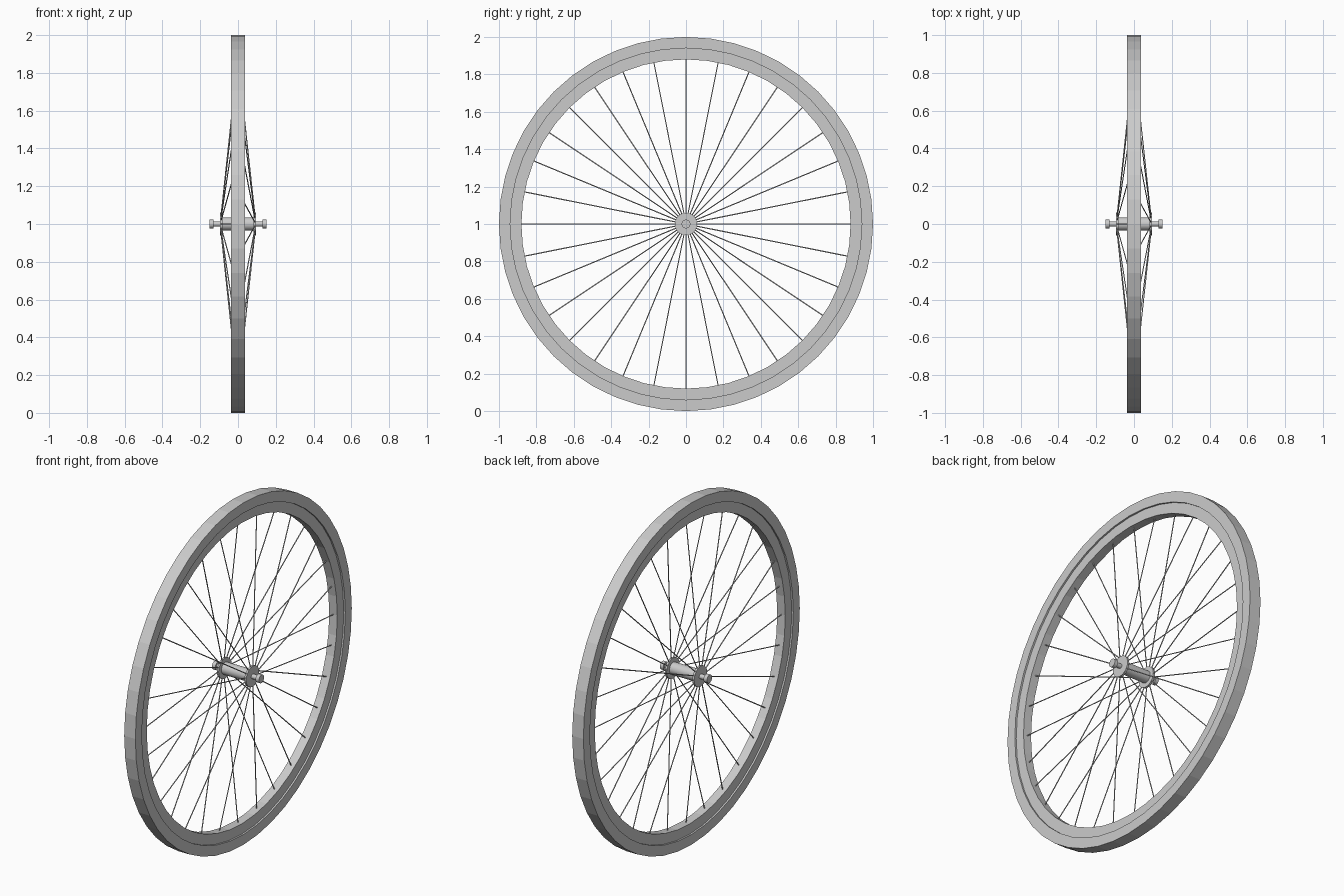
import bpy, bmesh, math
from mathutils import Vector, Matrix

if "Cube" in bpy.data.objects:
    bpy.data.objects.remove(bpy.data.objects["Cube"])

CENTRE = Vector((0, 0, 1))
SPOKES = 32


def finish(name, bm):
    bmesh.ops.recalc_face_normals(bm, faces=bm.faces)
    me = bpy.data.meshes.new(name)
    bm.to_mesh(me)
    bm.free()
    ob = bpy.data.objects.new(name, me)
    bpy.context.collection.objects.link(ob)
    ob.location = CENTRE
    return ob


def ring(name, profile, sides):
    """Turn a closed (x, radius) profile about the x axis."""
    bm = bmesh.new()
    loops = []
    for i in range(sides):
        a = 2 * math.pi * i / sides
        loops.append([bm.verts.new((x, r * math.sin(a), r * math.cos(a))) for x, r in profile])
    n = len(profile)
    for i in range(sides):
        p, q = loops[i], loops[(i + 1) % sides]
        for j in range(n):
            k = (j + 1) % n
            bm.faces.new((p[j], p[k], q[k], q[j]))
    return finish(name, bm)


def add_rod(bm, a, b, radius, sides):
    d = b - a
    m = Matrix.Translation((a + b) / 2) @ d.to_track_quat('Z', 'Y').to_matrix().to_4x4()
    bmesh.ops.create_cone(bm, cap_ends=True, segments=sides, radius1=radius,
                          radius2=radius, depth=d.length, matrix=m)


def rod(name, x0, x1, radius, sides=24, smooth=True):
    bm = bmesh.new()
    add_rod(bm, Vector((x0, 0, 0)), Vector((x1, 0, 0)), radius, sides)
    ob = finish(name, bm)
    if smooth:
        ob.data.shade_smooth()
        ob.data.set_sharp_from_angle(angle=math.radians(30))
    return ob


# Tyre, and the slightly narrower rim inside it
ring("tyre", [(-.036, .94), (-.036, 1), (.036, 1), (.036, .94)], 48)
ring("rim", [(-.026, .88), (-.026, .94), (.026, .94), (.026, .88)], 48)

# Hub barrel and axle
rod("hub_barrel", -.09, .09, .035)
rod("axle", -.15, .15, .014, 16)

# Flanges and axle nuts on both sides
for side, s in (("left", -1), ("right", 1)):
    rod(side + "_hub_flange", s * .083, s * .095, .06)
    rod(side + "_axle_nut", s * .13, s * .152, .024, 16)

# Straight spokes, alternating between the two flanges
bm = bmesh.new()
for i in range(SPOKES):
    a = 2 * math.pi * i / SPOKES
    out = Vector((0, math.sin(a), math.cos(a)))
    x = -.089 if i % 2 == 0 else .089
    add_rod(bm, out * .05 + Vector((x, 0, 0)), out * .885, .003, 6)
finish("spokes", bm)
